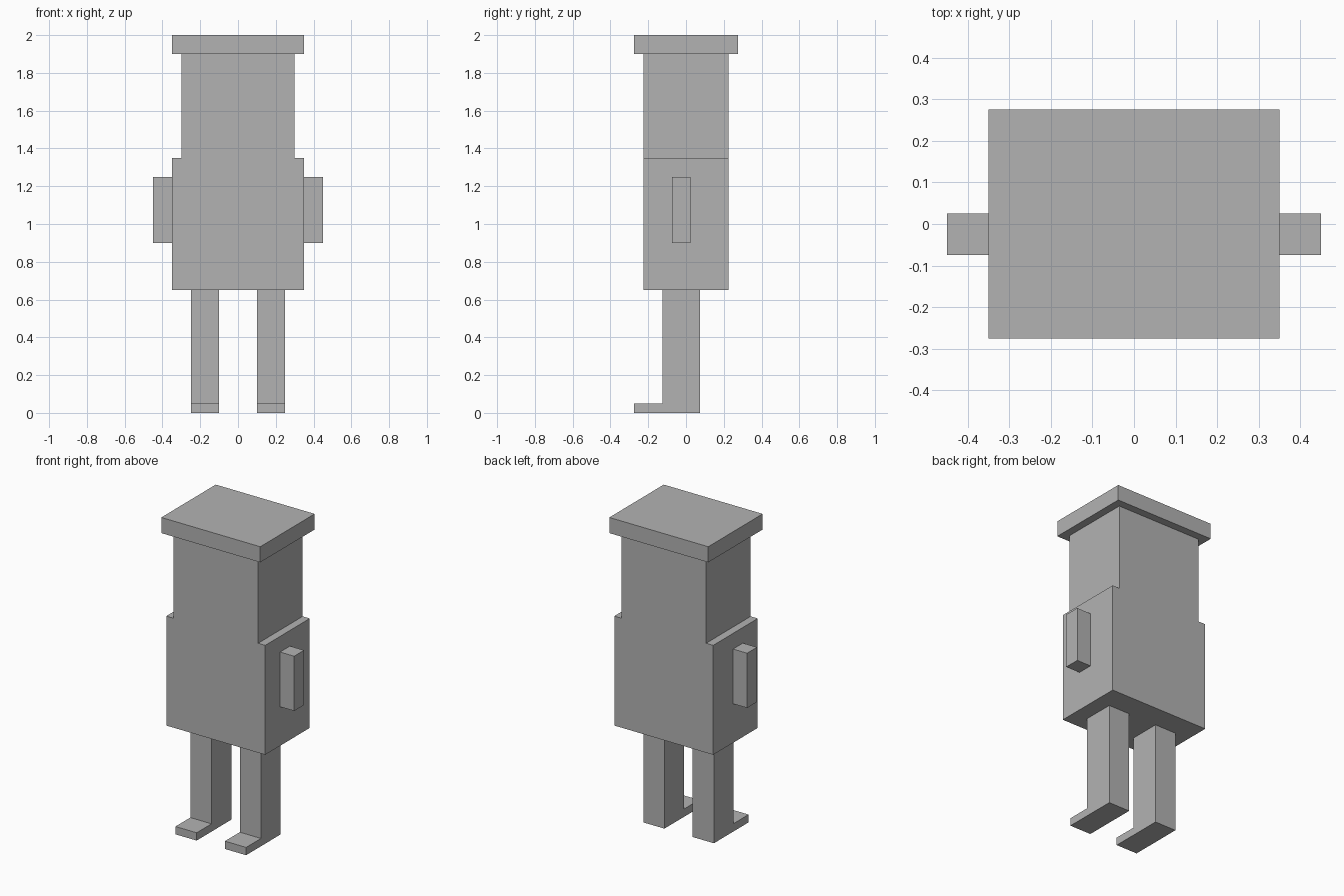
import bpy
import bmesh
from mathutils import Vector

default_cube = bpy.data.objects.get("Cube")
if default_cube:
    bpy.data.objects.remove(default_cube, do_unlink=True)

grey = bpy.data.materials.new("plain grey")
grey.use_nodes = True
colour = (0.45, 0.45, 0.45, 1)
grey.diffuse_color = colour
grey.node_tree.nodes["Principled BSDF"].inputs["Base Color"].default_value = colour


def extrude_profile(name, points, direction):
    """Extrude a closed flat outline along a direction into a solid part."""
    bm = bmesh.new()
    face = bm.faces.new([bm.verts.new(p) for p in points])
    result = bmesh.ops.extrude_face_region(bm, geom=[face], use_keep_orig=True)
    moved = [g for g in result["geom"] if isinstance(g, bmesh.types.BMVert)]
    bmesh.ops.translate(bm, verts=moved, vec=Vector(direction))
    bmesh.ops.recalc_face_normals(bm, faces=bm.faces)
    mesh = bpy.data.meshes.new(name)
    bm.to_mesh(mesh)
    bm.free()
    mesh.materials.append(grey)
    part = bpy.data.objects.new(name, mesh)
    bpy.context.collection.objects.link(part)
    return part


def box(name, x0, x1, y0, y1, z0, z1):
    base = [(x0, y0, z0), (x1, y0, z0), (x1, y1, z0), (x0, y1, z0)]
    return extrude_profile(name, base, (0, 0, z1 - z0))


# Torso and narrower head in one stepped block
half = [(0.35, 0.65), (0.35, 1.35), (0.3, 1.35), (0.3, 1.9)]
outline = half + [(-x, z) for x, z in reversed(half)]
extrude_profile("torso_and_head", [(x, -0.225, z) for x, z in outline], (0, 0.45, 0))

# Flat overhanging cap
box("cap", -0.35, 0.35, -0.275, 0.275, 1.9, 2.0)

# L-shaped side outline of a leg with its foot pointing forward
leg = [(-0.275, 0), (0.075, 0), (0.075, 0.65), (-0.125, 0.65), (-0.125, 0.05), (-0.275, 0.05)]

# Paired limbs
for side, s in (("left", 1), ("right", -1)):
    extrude_profile(f"{side}_leg", [(s * 0.1, y, z) for y, z in leg], (s * 0.15, 0, 0))
    x0, x1 = sorted((s * 0.35, s * 0.45))
    box(f"{side}_arm", x0, x1, -0.075, 0.025, 0.9, 1.25)
